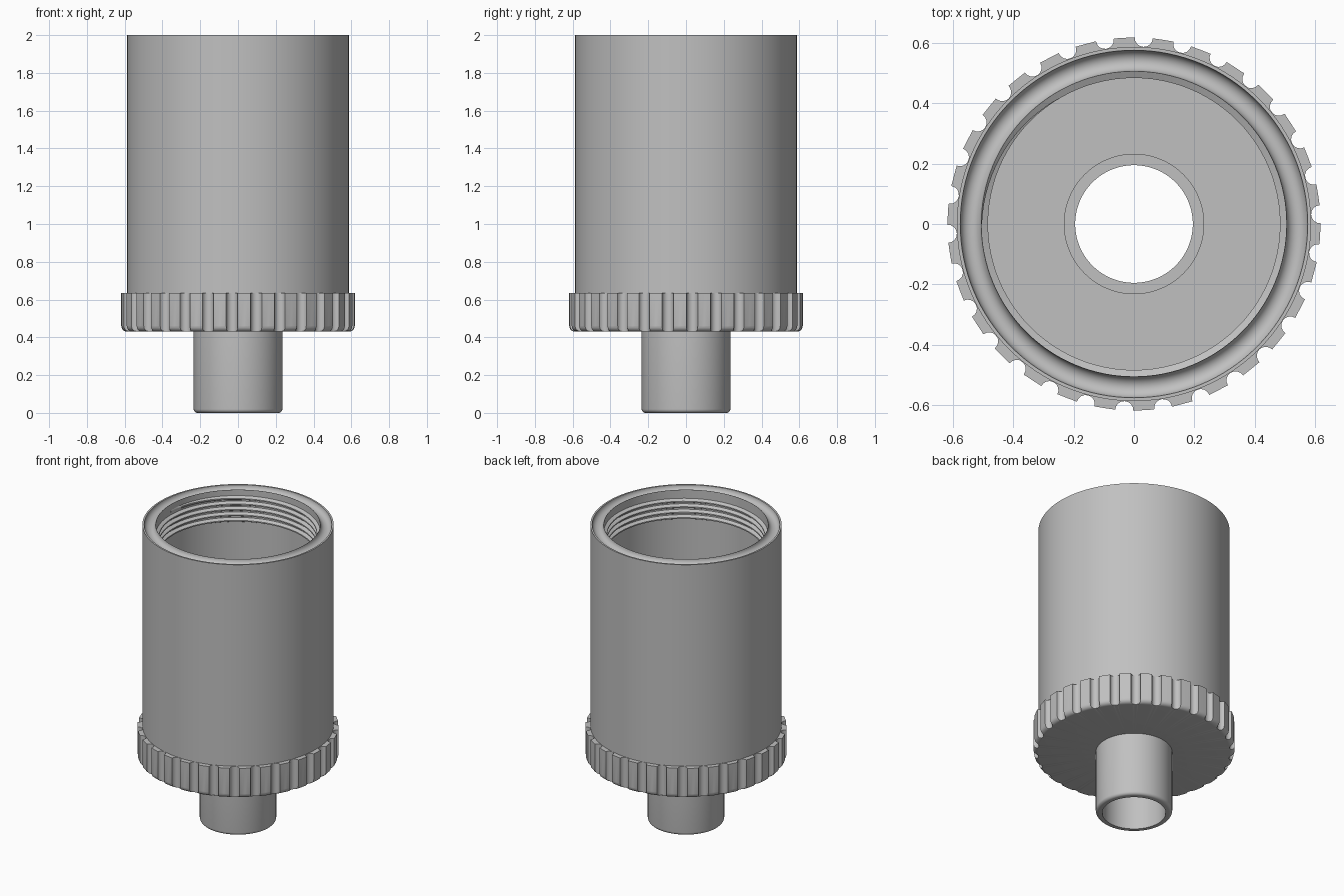
import bpy, bmesh
from math import sin, cos, pi, radians, hypot, atan2

if "Cube" in bpy.data.objects:
    bpy.data.objects.remove(bpy.data.objects["Cube"])

grey = bpy.data.materials.new("plain grey")
grey.diffuse_color = (0.53, 0.53, 0.53, 1)
grey.use_nodes = True
grey.node_tree.nodes["Principled BSDF"].inputs["Base Color"].default_value = (0.53, 0.53, 0.53, 1)


def skin(name, sections, wrap):
    """Join matching closed sections with quads; wrap also joins last to first."""
    bm = bmesh.new()
    rows = [[bm.verts.new(p) for p in s] for s in sections]
    n = len(rows[0])
    pairs = list(zip(rows, rows[1:]))
    if wrap:
        pairs.append((rows[-1], rows[0]))
    else:
        bm.faces.new(rows[0])
        bm.faces.new(rows[-1])
    for a, b in pairs:
        for i in range(n):
            j = (i + 1) % n
            bm.faces.new((a[i], a[j], b[j], b[i]))
    bmesh.ops.recalc_face_normals(bm, faces=bm.faces)
    mesh = bpy.data.meshes.new(name)
    bm.to_mesh(mesh)
    bm.free()
    obj = bpy.data.objects.new(name, mesh)
    obj.data.materials.append(grey)
    bpy.context.collection.objects.link(obj)
    bpy.ops.object.select_all(action='DESELECT')
    obj.select_set(True)
    bpy.context.view_layer.objects.active = obj
    bpy.ops.object.shade_smooth_by_angle(angle=radians(32))
    return obj


def turn(name, profile, steps=128):
    """Revolve a closed (radius, height) profile about z."""
    sections = [[(r * cos(2 * pi * k / steps), r * sin(2 * pi * k / steps), z)
                 for k in range(steps)] for r, z in profile]
    return skin(name, sections, True)


def arc(r, z, size, start, end, steps):
    return [(r + size * cos(radians(start + (end - start) * k / steps)),
             z + size * sin(radians(start + (end - start) * k / steps)))
            for k in range(steps + 1)]


# Housing: hollow cylinder, sealing groove in the rim, spigot below
spigot_r, body_r, bore_r, hole_r, floor_z = 0.235, 0.587, 0.505, 0.195, 0.51
profile = [(hole_r, 0)]
profile += arc(spigot_r - 0.02, 0.02, 0.02, -90, 0, 5)
profile += [(spigot_r, 0.44), (body_r, 0.44), (body_r, 2)]
profile += arc(0.541, 2, 0.035, 0, -180, 12)
profile += [(bore_r, 2), (bore_r, floor_z), (0.231, floor_z),
            (0.231, floor_z - 0.015), (hole_r, floor_z - 0.015)]
turn("housing", profile)

# Fluted grip collar: outline with half-round flutes
flutes, grip_r, flute_r, base_z, top_z = 30, 0.618, 0.03, 0.43, 0.635
outline = []
for f in range(flutes):
    mid = radians(3) + 2 * pi * f / flutes
    for k in range(9):
        t = -pi / 2 + pi * k / 8
        x, y = grip_r - flute_r * cos(t), flute_r * sin(t)
        outline.append((hypot(x, y), mid + atan2(y, x)))
    half = atan2(flute_r, grip_r)
    for k in (1, 2, 3):
        outline.append((grip_r, mid + half + (2 * pi / flutes - 2 * half) * k / 4))


def grip_section(limit, z):
    return [(min(r, limit) * cos(a), min(r, limit) * sin(a), z) for r, a in outline]


levels = [(0.22, base_z)]
levels += arc(grip_r - 0.03, base_z + 0.03, 0.03, -90, 0, 6)
levels += [(1, base_z + 0.031), (1, top_z), (0.55, top_z), (0.55, 0.45), (0.22, 0.45)]
skin("grip_collar", [grip_section(r, z) for r, z in levels], True)

# Internal screw thread: tapered helical ridge
turns, pitch, per_turn = 4.5, 0.037, 96
steps = int(turns * per_turn)
ridge = []
for k in range(steps + 1):
    a = 2 * pi * k / per_turn
    z = 1.785 + pitch * k / per_turn
    fade = min(1, k / 16, (steps - k) / 16)
    crest = bore_r - 0.001 - 0.02 * fade
    ridge.append([(r * cos(a), r * sin(a), z + dz) for r, dz in
                  ((bore_r + 0.005, -0.017), (crest, -0.004),
                   (crest, 0.004), (bore_r + 0.005, 0.017))])
skin("screw_thread", ridge, False)
